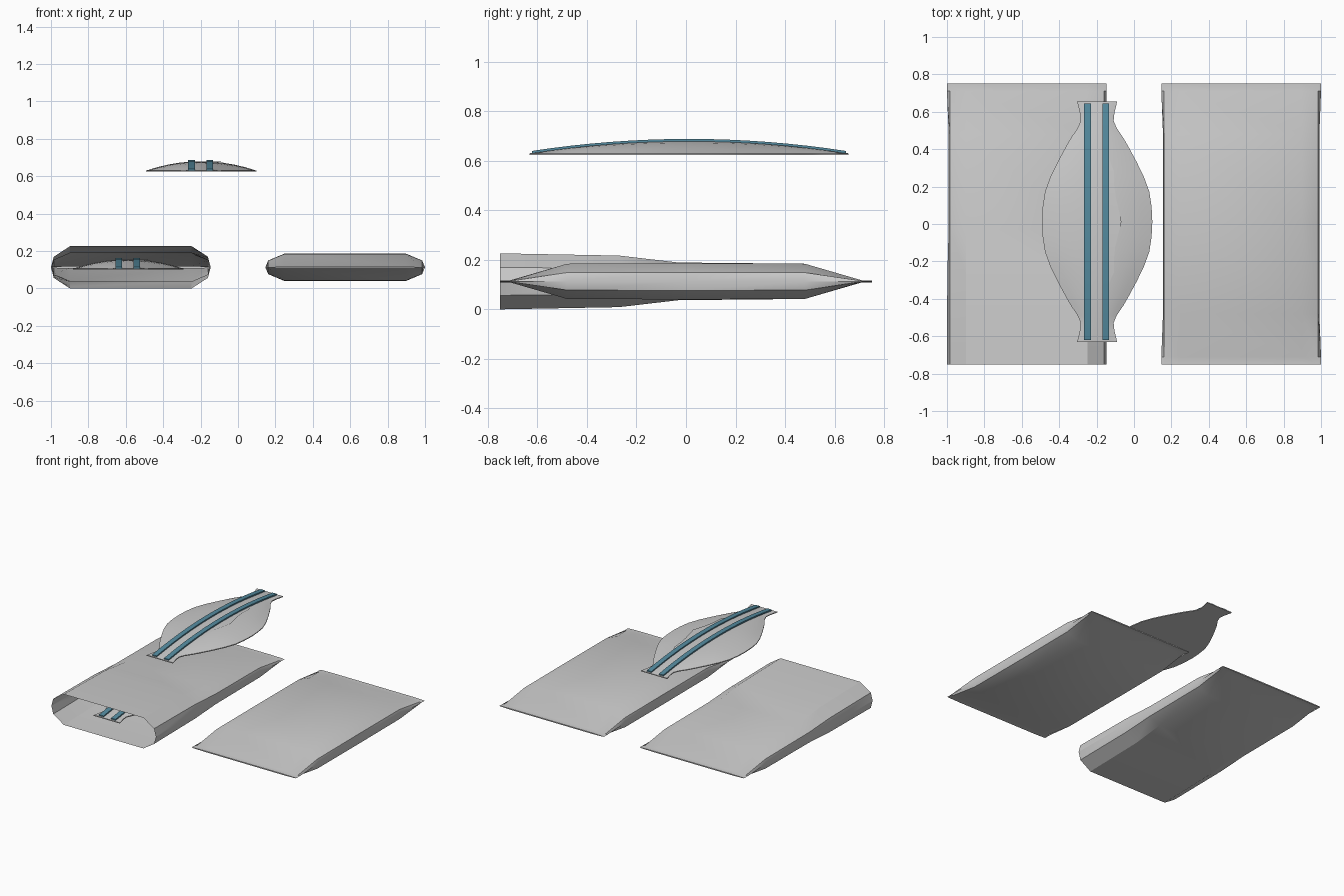
import bpy, math

if "Cube" in bpy.data.objects:
    bpy.data.objects.remove(bpy.data.objects["Cube"])

blue = bpy.data.materials.new("adhesive_blue")
blue.diffuse_color = (0.09, 0.26, 0.35, 1)
blue.use_nodes = True
blue.node_tree.nodes["Principled BSDF"].inputs["Base Color"].default_value = blue.diffuse_color


def make(name, verts, faces, mat=None, angle=25):
    me = bpy.data.meshes.new(name)
    me.from_pydata(verts, [], faces)
    me.validate()
    ob = bpy.data.objects.new(name, me)
    bpy.context.collection.objects.link(ob)
    if mat:
        me.materials.append(mat)
    bpy.ops.object.select_all(action='DESELECT')
    ob.select_set(True)
    bpy.context.view_layer.objects.active = ob
    bpy.ops.object.mode_set(mode='EDIT')
    bpy.ops.mesh.select_all(action='SELECT')
    bpy.ops.mesh.normals_make_consistent(inside=False)
    bpy.ops.object.mode_set(mode='OBJECT')
    bpy.ops.object.shade_smooth_by_angle(angle=math.radians(angle))
    return ob


def loft(sections, caps=(True, True)):
    n = len(sections[0])
    verts = [p for s in sections for p in s]
    faces = [(i * n + j, i * n + (j + 1) % n, (i + 1) * n + (j + 1) % n, (i + 1) * n + j)
             for i in range(len(sections) - 1) for j in range(n)]
    if caps[0]:
        faces.append(tuple(range(n)))
    if caps[1]:
        faces.append(tuple(range(len(verts) - n, len(verts))))
    return verts, faces


def interp(table, t):
    for (a, va), (b, vb) in zip(table, table[1:]):
        if t <= b:
            return va + (vb - va) * (t - a) / (b - a)
    return table[-1][1]


# Wrapper pouches: rounded cross-section lofted along y
def pouch(name, cx, stations, caps):
    secs = []
    for y, h, w in stations:
        quarter = [(w, 0), (min(w, 0.412), 0.5 * h), (0.325, h)]
        right = [(x, -z) for x, z in quarter[:0:-1]] + quarter
        ring = right + [(-x, z) for x, z in right[::-1]]
        secs.append([(cx + x, y, 0.113 + z) for x, z in ring])
    make(name, *loft(secs, caps))


back = [(0.48, 0.071, 0.418), (0.71, 0.004, 0.427), (0.75, 0.004, 0.427)]
pouch("sealed_wrapper", 0.573,
      [(-y, h, w) for y, h, w in back[::-1]] + [(0, 0.073, 0.418)] + back, (True, True))
pouch("open_wrapper", -0.573,
      [(-0.75, 0.113, 0.427), (-0.27, 0.104, 0.425), (-0.03, 0.076, 0.418)] + back,
      (False, True))

# Half width of the pad along its length, and its domed top
OUTLINE = [(0, .295), (.08, .291), (.16, .279), (.24, .25), (.32, .211), (.4, .168),
           (.45, .139), (.5, .105), (.54, .088), (.58, .092), (.643, .107)]
L = 0.643


def arch(y):
    return 0.05 * max(0, 1 - (y / L) ** 2)


def pad(prefix, ox, oy, oz):
    ys = [-t for t, _ in OUTLINE[:0:-1]] + [t for t, _ in OUTLINE]
    # absorbent body with a flat underside
    secs = []
    for y in ys:
        w = interp(OUTLINE, abs(y))
        us = [-1 + i / 5 for i in range(11)]
        top = [(ox + u * w, oy + y, oz + 0.006 + arch(y) * (1 - u * u)) for u in us]
        secs.append([(ox - w, oy + y, oz), (ox + w, oy + y, oz)] + top[::-1])
    make(prefix + "_body", *loft(secs), angle=30)

    # two adhesive strips following the arch
    for side, x in (("left", -0.051), ("right", 0.046)):
        secs = []
        for i in range(17):
            y = (i / 8 - 1) * 0.633
            z = oz + 0.006 + arch(y)
            secs.append([(ox + x + sx * 0.018, oy + y, z + dz)
                         for sx, dz in ((-1, -0.002), (1, -0.002), (1, 0.008), (-1, 0.008))])
        make(f"{prefix}_{side}_strip", *loft(secs), mat=blue)

    # thin cover flap with a wavy free edge
    wave = [(-.54, -.01), (-.4, .03), (-.27, .09), (-.2, .09), (-.13, .097), (0, .13),
            (.13, .1), (.2, .09), (.27, .09), (.4, .04), (.54, -.01)]
    verts, n = [], len(wave)
    for y, x in wave:
        z = oz + 0.005 + arch(y)
        verts += [(ox - 0.03, oy + y, z), (ox + x, oy + y, z)]
    faces = [(2 * i, 2 * i + 1, 2 * i + 3, 2 * i + 2) for i in range(n - 1)]
    make(prefix + "_cover_flap", verts, faces)


pad("upper_pad", -0.197, 0.012, 0.624)
pad("inner_pad", -0.587, -0.05, 0.1)
